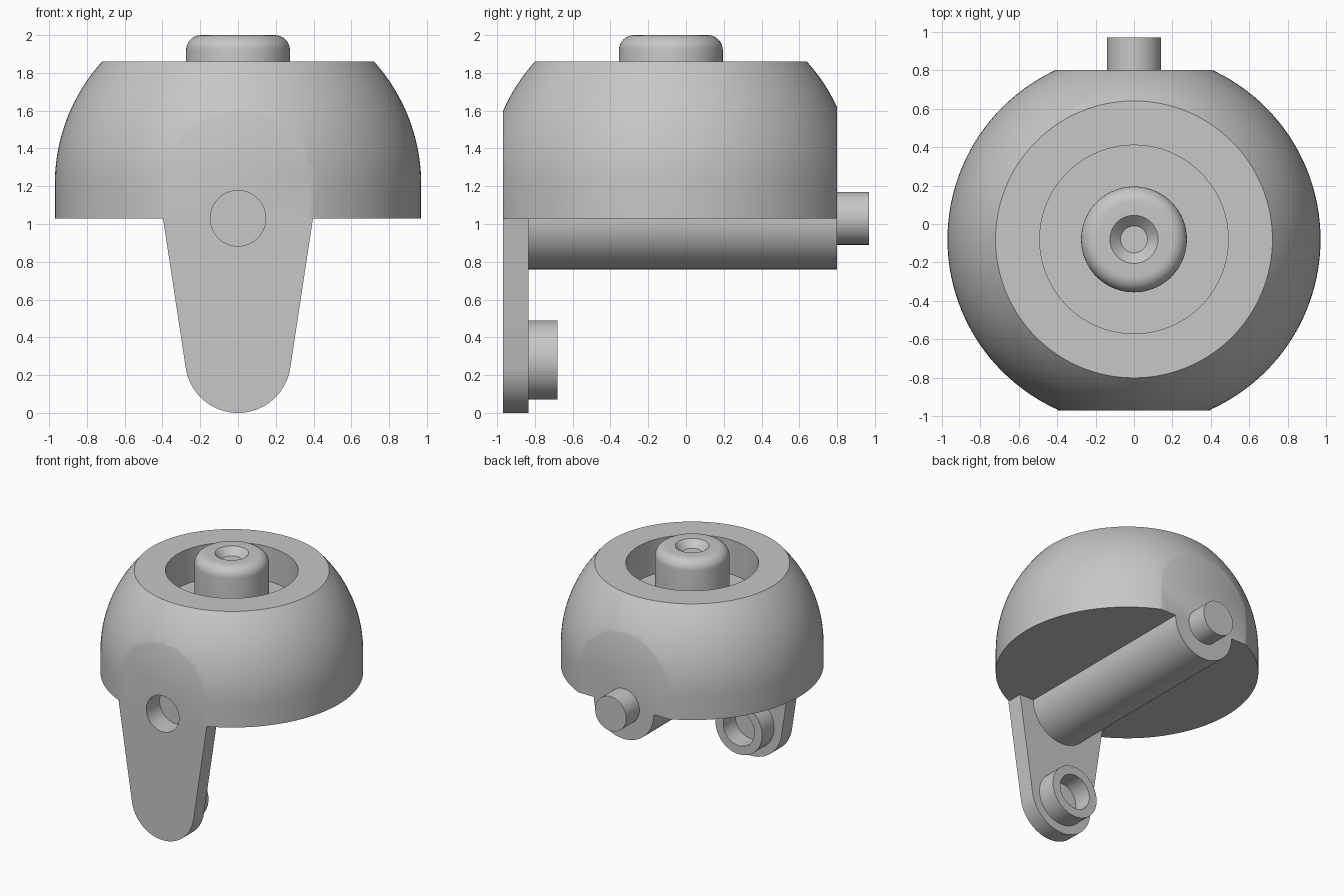
import bpy, bmesh
from math import sin, cos, pi, radians, asin
from mathutils import Matrix, Vector

old = bpy.data.objects.get("Cube")
if old:
    bpy.data.objects.remove(old, do_unlink=True)

grey = bpy.data.materials.new("light_grey")
grey.use_nodes = True
grey.diffuse_color = (0.57, 0.57, 0.57, 1)
grey.node_tree.nodes["Principled BSDF"].inputs["Base Color"].default_value = grey.diffuse_color

AXIS_Y = -0.08            # dome axis
FRONT, BACK = -0.97, 0.80  # flat sides of the dome
BASE = 1.03               # underside of the dome, centre of the axle
PLATE_BACK = -0.835
LOW = 0.28                # centre of the rounded arm end
ALONG_Y = Matrix.Rotation(-pi / 2, 4, "X")


def arc(cx, cz, r, start, end, n):
    """Points on an arc, angles in degrees."""
    angles = [radians(start + (end - start) * i / n) for i in range(n + 1)]
    return [(cx + r * cos(a), cz + r * sin(a)) for a in angles]


def finish(bm, name):
    bmesh.ops.recalc_face_normals(bm, faces=bm.faces)
    mesh = bpy.data.meshes.new(name)
    bm.to_mesh(mesh)
    bm.free()
    mesh.materials.append(grey)
    obj = bpy.data.objects.new(name, mesh)
    bpy.context.collection.objects.link(obj)
    return obj


def lathe(profile, place, steps=96):
    """Spin an (r, z) profile around z, then place it."""
    bm = bmesh.new()
    verts = [bm.verts.new((r, 0, z)) for r, z in profile]
    edges = [bm.edges.new(pair) for pair in zip(verts, verts[1:])]
    bmesh.ops.spin(bm, geom=verts + edges, cent=(0, 0, 0), axis=(0, 0, 1),
                   angle=2 * pi, steps=steps)
    bmesh.ops.remove_doubles(bm, verts=bm.verts, dist=1e-5)
    bmesh.ops.recalc_face_normals(bm, faces=bm.faces)
    bm.transform(place)
    return bm


def slice_off(bm, point, normal):
    """Cut away everything beyond a plane and cap the opening."""
    geom = bm.verts[:] + bm.edges[:] + bm.faces[:]
    cut = bmesh.ops.bisect_plane(bm, geom=geom, plane_co=point, plane_no=normal,
                                 clear_outer=True)["geom_cut"]
    edges = [e for e in cut if isinstance(e, bmesh.types.BMEdge)]
    bmesh.ops.edgeloop_fill(bm, edges=edges)


def rod(r, y0, y1, z):
    """Closed cylinder along y."""
    return lathe([(0, y0), (r, y0), (r, y1), (0, y1)],
                 Matrix.Translation((0, 0, z)) @ ALONG_Y)


def activate(obj):
    bpy.ops.object.select_all(action="DESELECT")
    obj.select_set(True)
    bpy.context.view_layer.objects.active = obj


# Dome: short cylinder, spherical shoulder, flat top with a round well
R, SPHERE_Z, TOP, FLOOR = 0.97, 1.21, 1.86, 1.58
top_angle = asin((TOP - SPHERE_Z) / R) * 180 / pi
on_axis = Matrix.Translation((0, AXIS_Y, 0))
profile = [(0, BASE), (R, BASE)] + arc(0, SPHERE_Z, R, 0, top_angle, 18)
profile += [(0.49, TOP), (0.49, FLOOR), (0, FLOOR)]
bm = lathe(profile, on_axis, 128)
slice_off(bm, (0, FRONT, 0), (0, -1, 0))
slice_off(bm, (0, BACK, 0), (0, 1, 0))
dome = finish(bm, "dome")

# Knob standing in the well, rounded rim and countersunk centre
profile = [(0, FLOOR), (0.275, FLOOR)] + arc(0.195, 1.92, 0.08, 0, 90, 8)
profile += [(0.125, 2.0), (0.07, 1.945), (0, 1.945)]
knob = finish(lathe(profile, on_axis), "knob")

# Half-round axle under the dome
bm = rod(0.27, PLATE_BACK, BACK, BASE)
slice_off(bm, (0, 0, BASE), (0, 0, 1))
axle = finish(bm, "axle")

# Pin on the back
pin = finish(rod(0.14, BACK, 0.97, BASE), "back_pin")

# Tapered arm plate hanging down at the front
bm = bmesh.new()
outline = [(-0.397, BASE)] + arc(0, LOW, LOW, -171, -9, 36) + [(0.397, BASE)]
face = bm.faces.new([bm.verts.new((x, FRONT, z)) for x, z in outline])
side = bmesh.ops.extrude_face_region(bm, geom=[face])["geom"]
bmesh.ops.translate(bm, verts=[v for v in side if isinstance(v, bmesh.types.BMVert)],
                    vec=Vector((0, PLATE_BACK - FRONT, 0)))
arm = finish(bm, "front_arm")

# Hollow boss behind the arm's lower end
ring = [(0.14, PLATE_BACK), (0.21, PLATE_BACK), (0.21, -0.68), (0.14, -0.68),
        (0.14, PLATE_BACK)]
boss = finish(lathe(ring, Matrix.Translation((0, 0, LOW)) @ ALONG_Y), "arm_boss")

# Round socket in the front, cut through arm, dome and axle
cutter = finish(rod(0.147, -1.1, -0.80, BASE), "socket_cutter")
cutter.hide_render = True
for obj in (dome, arm, axle):
    activate(obj)
    mod = obj.modifiers.new("socket", "BOOLEAN")
    mod.operation, mod.solver, mod.object = "DIFFERENCE", "EXACT", cutter
    bpy.ops.object.modifier_apply(modifier=mod.name)
bpy.data.objects.remove(cutter, do_unlink=True)

for obj in (dome, knob, axle, pin, arm, boss):
    activate(obj)
    bpy.ops.object.shade_smooth_by_angle(angle=radians(30))
